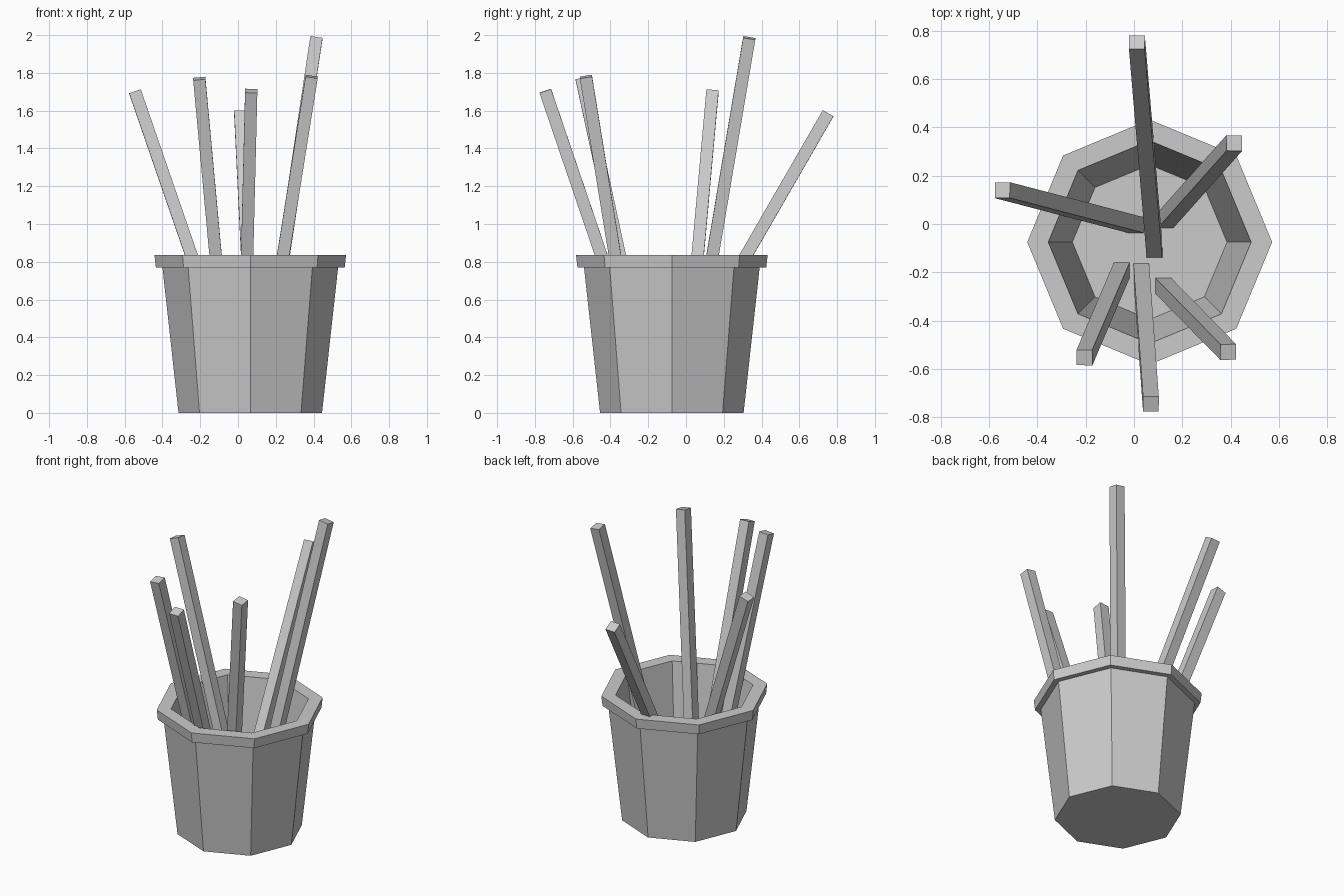
import bpy, bmesh, math
from mathutils import Vector, Matrix

cube = bpy.data.objects.get("Cube")
if cube:
    bpy.data.objects.remove(cube, do_unlink=True)

grey = bpy.data.materials.new("plain_grey")
grey.use_nodes = True
COLOUR = (0.6, 0.6, 0.6, 1)
grey.diffuse_color = COLOUR
grey.node_tree.nodes["Principled BSDF"].inputs["Base Color"].default_value = COLOUR


def add_object(name, bm):
    bmesh.ops.recalc_face_normals(bm, faces=bm.faces)
    mesh = bpy.data.meshes.new(name)
    bm.to_mesh(mesh)
    bm.free()
    mesh.materials.append(grey)
    obj = bpy.data.objects.new(name, mesh)
    bpy.context.collection.objects.link(obj)
    return obj


def lathe(name, profile, centre, sides):
    """Closed faceted vessel from (radius, height) points, capped at both ends."""
    bm = bmesh.new()
    rings = [[bm.verts.new((centre[0] + r * math.cos(math.tau * i / sides),
                            centre[1] + r * math.sin(math.tau * i / sides), z))
              for i in range(sides)] for r, z in profile]
    for low, high in zip(rings, rings[1:]):
        for i in range(sides):
            j = (i + 1) % sides
            bm.faces.new((low[i], low[j], high[j], high[i]))
    bm.faces.new(rings[0])
    bm.faces.new(rings[-1])
    return add_object(name, bm)


def stick(name, foot, tip, width=0.065):
    """Square bar leaning from foot to tip."""
    foot, tip = Vector(foot), Vector(tip)
    axis = tip - foot
    turn = Vector((0, 0, 1)).rotation_difference(axis)
    bm = bmesh.new()
    bmesh.ops.create_cube(bm, size=1)
    bmesh.ops.scale(bm, vec=(width, width, axis.length), verts=bm.verts)
    bmesh.ops.transform(bm, verts=bm.verts,
                        matrix=Matrix.Translation((foot + tip) / 2) @ turn.to_matrix().to_4x4())
    return add_object(name, bm)


# Pot: tapered outer wall, projecting rim, inner wall and floor
lathe("pot", [(0.38, 0), (0.465, 0.77), (0.50, 0.77), (0.507, 0.835),
              (0.42, 0.835), (0.32, 0.1)], (0.065, -0.075), 8)

# Leaning sticks: foot on the pot floor, tip in the air
FLOOR = 0.09
sticks = {
    "back_stick": ((0.085, -0.11), (0.012, 0.752, 1.585)),
    "back_left_stick": ((0.13, 0.015), (0.415, 0.335, 1.985)),
    "right_stick": ((0.01, -0.005), (-0.545, 0.14, 1.70)),
    "front_right_stick": ((-0.05, -0.19), (-0.205, -0.553, 1.77)),
    "front_stick": ((0.03, -0.195), (0.07, -0.745, 1.705)),
    "front_left_stick": ((0.12, -0.255), (0.39, -0.53, 1.78)),
}
for name, (foot, tip) in sticks.items():
    stick(name, (*foot, FLOOR), tip)
